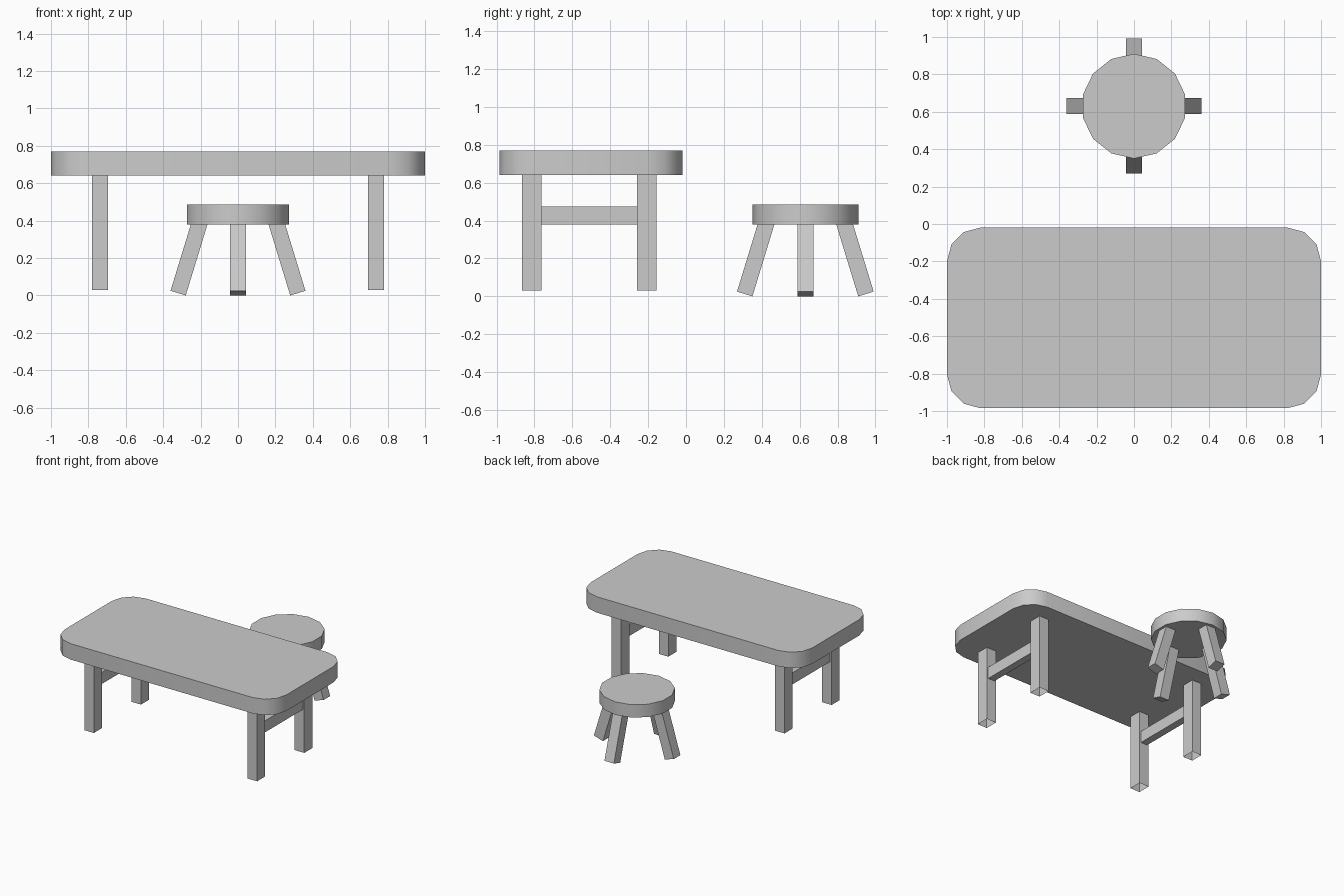
import bpy, bmesh, math
from mathutils import Matrix, Vector

cube = bpy.data.objects.get("Cube")
if cube:
    bpy.data.objects.remove(cube, do_unlink=True)

grey = bpy.data.materials.new("plain_grey")
grey.use_nodes = True
grey.diffuse_color = (0.6, 0.6, 0.6, 1)
grey.node_tree.nodes["Principled BSDF"].inputs["Base Color"].default_value = (0.6, 0.6, 0.6, 1)


def add_object(name, bm, smooth=False):
    bmesh.ops.recalc_face_normals(bm, faces=bm.faces)
    mesh = bpy.data.meshes.new(name)
    bm.to_mesh(mesh)
    bm.free()
    mesh.materials.append(grey)
    obj = bpy.data.objects.new(name, mesh)
    bpy.context.collection.objects.link(obj)
    if smooth:
        bpy.ops.object.select_all(action="DESELECT")
        obj.select_set(True)
        bpy.context.view_layer.objects.active = obj
        bpy.ops.object.shade_smooth_by_angle(angle=math.radians(40))
    return obj


def slab(name, outline, bottom, top):
    """Extrude a flat outline into a slab with softly shaded sides."""
    bm = bmesh.new()
    face = bm.faces.new([bm.verts.new((x, y, bottom)) for x, y in outline])
    grown = bmesh.ops.extrude_face_region(bm, geom=[face], use_keep_orig=True)
    for v in grown["geom"]:
        if isinstance(v, bmesh.types.BMVert):
            v.co.z = top
    return add_object(name, bm, smooth=True)


def box(name, low, high, matrix=Matrix(), open_bottom=False):
    bm = bmesh.new()
    bmesh.ops.create_cube(bm, size=1)
    low, high = Vector(low), Vector(high)
    for v in bm.verts:
        v.co = (low + high) / 2 + v.co * (high - low)
    if open_bottom:
        base = min(bm.faces, key=lambda f: f.calc_center_median().z)
        bmesh.ops.delete(bm, geom=[base], context="FACES_ONLY")
    bm.transform(matrix)
    return add_object(name, bm)


# Table top: rectangle with three-segment rounded corners
table_y, half_x, half_y, radius = -0.502, 1.0, 0.483, 0.18
outline = []
for quarter, (sx, sy) in enumerate([(1, 1), (-1, 1), (-1, -1), (1, -1)]):
    for step in range(4):
        a = math.radians(90 * quarter + 30 * step)
        outline.append((sx * (half_x - radius) + radius * math.cos(a),
                        table_y + sy * (half_y - radius) + radius * math.sin(a)))
slab("table_top", outline, 0.64, 0.77)

# Table legs (hollow ends) and a cross rail on each side
for side, x in (("left", 0.737), ("right", -0.737)):
    for end, y in (("front", -0.815), ("back", -0.208)):
        box(f"table_leg_{end}_{side}", (x - 0.043, y - 0.052, 0.03),
            (x + 0.043, y + 0.052, 0.64), open_bottom=True)
    box(f"table_rail_{side}", (x - 0.03, -0.765, 0.38), (x + 0.03, -0.258, 0.475))

# Stool seat: fourteen-sided disc
stool_y, sides = 0.63, 14
ring = [math.radians(90) + math.tau * i / sides for i in range(sides)]
slab("stool_seat", [(0.28 * math.cos(a), stool_y + 0.28 * math.sin(a)) for a in ring],
     0.38, 0.485)

# Stool legs: square posts splayed outwards
for i, side in enumerate(("left", "back", "right", "front")):
    place = (Matrix.Translation((0, stool_y, 0))
             @ Matrix.Rotation(i * math.pi / 2, 4, "Z")
             @ Matrix.Translation((0.32, 0, 0.0125))
             @ Matrix.Rotation(math.radians(-17), 4, "Y"))
    box(f"stool_leg_{side}", (-0.0425, -0.0425, 0), (0.0425, 0.0425, 0.41), place)
